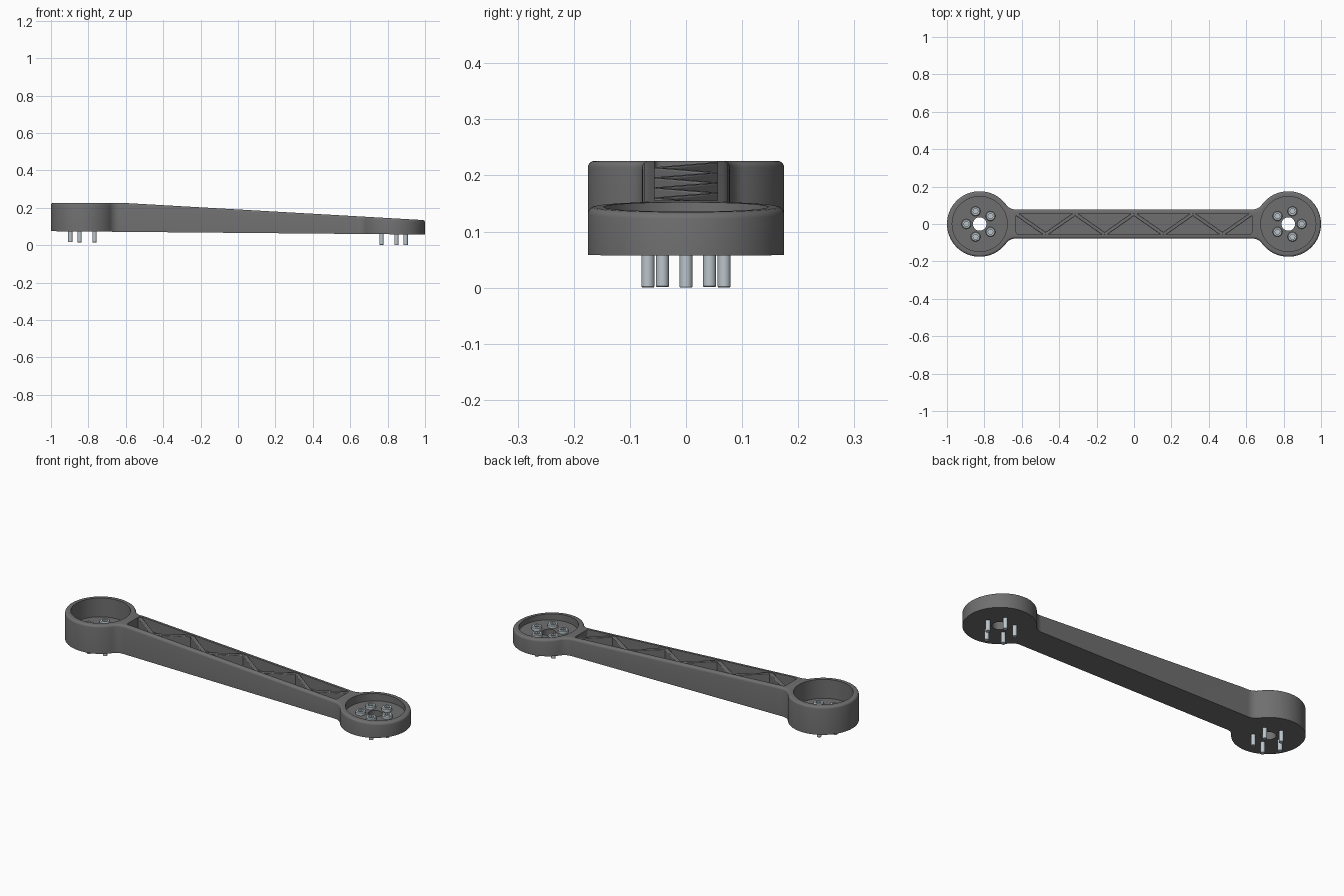
import bpy, bmesh
from math import pi, cos, sin, atan2, sqrt, radians

if "Cube" in bpy.data.objects:
    bpy.data.objects.remove(bpy.data.objects["Cube"])

CX, R, HALF, FIL = 0.825, 0.175, 0.078, 0.06
KINK = -0.61


def z_bot(x):
    return 0.066 - 0.009 * x


def z_top(x):
    return 0.226 if x <= KINK else 0.226 - (x - KINK) * 0.092 / (1 - KINK)


def material(name, col):
    m = bpy.data.materials.new(name)
    m.diffuse_color = (*col, 1)
    m.use_nodes = True
    m.node_tree.nodes["Principled BSDF"].inputs["Base Color"].default_value = m.diffuse_color
    return m


DARK = material("dark_grey", (0.16, 0.16, 0.16))
STEEL = material("steel", (0.5, 0.56, 0.6))


def finish(bm, name, mat=None):
    bmesh.ops.recalc_face_normals(bm, faces=bm.faces)
    me = bpy.data.meshes.new(name)
    bm.to_mesh(me)
    bm.free()
    ob = bpy.data.objects.new(name, me)
    bpy.context.collection.objects.link(ob)
    if mat:
        me.materials.append(mat)
    return ob


def prism(bm, pts, low, high):
    """Plan outline raised between two height functions of x."""
    lo = [bm.verts.new((x, y, low(x))) for x, y in pts]
    hi = [bm.verts.new((x, y, high(x))) for x, y in pts]
    n = len(pts)
    for i in range(n):
        j = (i + 1) % n
        bm.faces.new((lo[i], lo[j], hi[j], hi[i]))
    bm.faces.new(lo[::-1])
    return hi, bm.faces.new(hi)


def smooth(ob):
    bpy.ops.object.select_all(action='DESELECT')
    ob.select_set(True)
    bpy.context.view_layer.objects.active = ob
    bpy.ops.object.shade_smooth_by_angle(angle=radians(32))


# Arm body: two round ends joined to a bar with fillets
fx = sqrt((R + FIL) ** 2 - (HALF + FIL) ** 2)
fa = atan2(HALF + FIL, fx)
quarter = []
for i in range(33):
    a = (pi - fa) * i / 32
    quarter.append((CX + R * cos(a), R * sin(a)))
for i in range(1, 13):
    a = -fa + (-pi / 2 + fa) * i / 12
    quarter.append((CX - fx + FIL * cos(a), HALF + FIL + FIL * sin(a)))
upper = quarter + [(KINK, HALF)] + [(-x, y) for x, y in reversed(quarter)]
outline = upper + [(x, -y) for x, y in reversed(upper[1:-1])]

bm = bmesh.new()
hi, cap = prism(bm, outline, z_bot, z_top)
kink = [v for v in hi if abs(v.co.x - KINK) < 1e-5]
bmesh.ops.connect_verts(bm, verts=kink)
bm.normal_update()
rim = [e for e in bm.edges
       if max(f.normal.z for f in e.link_faces) > 0.9
       and min(abs(f.normal.z) for f in e.link_faces) < 0.3]
bmesh.ops.bevel(bm, geom=rim, offset=0.012, segments=4, profile=0.5,
                affect='EDGES', clamp_overlap=False)
body = finish(bm, "arm_body", DARK)


def cut(bm, name):
    c = finish(bm, name)
    c.hide_render = True
    m = body.modifiers.new(name, 'BOOLEAN')
    m.operation, m.solver, m.object = 'DIFFERENCE', 'EXACT', c
    bpy.context.view_layer.objects.active = body
    bpy.ops.object.modifier_apply(modifier=name)
    bpy.data.objects.remove(c)


def disc(x, r, n=64):
    return [(x + r * cos(2 * pi * i / n), r * sin(2 * pi * i / n)) for i in range(n)]


# Cups and centre holes in both ends
for s in (-1, 1):
    x = s * CX
    for label, r, low in (("cup", 0.147, lambda v: z_bot(v) + 0.05),
                          ("hole", 0.036, lambda v: -0.1)):
        bm = bmesh.new()
        prism(bm, disc(x, r), low, lambda v: 0.4)
        cut(bm, label + "_cutter")

# Long pocket in the bar, with rounded corners
PX, PY, PR, DEPTH = 0.63, 0.056, 0.012, 0.06


def line_top(x):
    return 0.226 - (x - KINK) * 0.092 / (1 - KINK)


pocket = []
for k, (sx, sy) in enumerate(((1, 1), (-1, 1), (-1, -1), (1, -1))):
    for i in range(5):
        a = (k + i / 4) * pi / 2
        pocket.append((sx * (PX - PR) + PR * cos(a), sy * (PY - PR) + PR * sin(a)))
bm = bmesh.new()
prism(bm, pocket, lambda x: line_top(x) - DEPTH, lambda x: line_top(x) + 0.1)
cut(bm, "pocket_cutter")
smooth(body)

# Zigzag ribs in the pocket
step = 2 * PX / 8
bm = bmesh.new()
for i in range(8):
    x0, x1 = -PX + i * step, -PX + (i + 1) * step
    y0 = 0.055 if i % 2 == 0 else -0.055
    dx, dy = x1 - x0, -2 * y0
    L = sqrt(dx * dx + dy * dy)
    nx, ny = -dy / L * 0.01, dx / L * 0.01
    prism(bm, [(x0 + nx, y0 + ny), (x0 - nx, y0 - ny),
               (x1 - nx, -y0 - ny), (x1 + nx, -y0 + ny)],
          lambda x: line_top(x) - DEPTH - 0.004, lambda x: line_top(x) - 0.004)
ribs = finish(bm, "zigzag_ribs", DARK)
bev = ribs.modifiers.new("soft_edges", 'BEVEL')
bev.width, bev.segments = 0.003, 2
smooth(ribs)


# Socket-head bolts: lathed, with a hexagonal recess
def bolt(name, x, y, n=24):
    prof = [(0.0105, -0.0579), (0.0115, -0.0565), (0.0115, 0.05), (0.026, 0.05),
            (0.026, 0.064), (0.022, 0.068), (0.014, 0.068), (0.014, 0.056)]
    bm = bmesh.new()
    rings = []
    for k, (r, z) in enumerate(prof):
        ring = []
        for i in range(n):
            a = 2 * pi * i / n
            q = r * cos(pi / 6) / cos(a % (pi / 3) - pi / 6) if k >= 6 else r
            ring.append(bm.verts.new((q * cos(a), q * sin(a), z)))
        rings.append(ring)
    for p, q in zip(rings, rings[1:]):
        for i in range(n):
            j = (i + 1) % n
            bm.faces.new((p[i], p[j], q[j], q[i]))
    bm.faces.new(rings[0][::-1])
    bm.faces.new(rings[-1])
    ob = finish(bm, name, STEEL)
    ob.location = (x, y, z_bot(x))
    smooth(ob)


for s, side in ((-1, "left"), (1, "right")):
    for k in range(5):
        a = 2 * pi * k / 5
        bolt(f"{side}_bolt_{k + 1}", s * (CX + 0.0715 * cos(a)), 0.0715 * sin(a))
